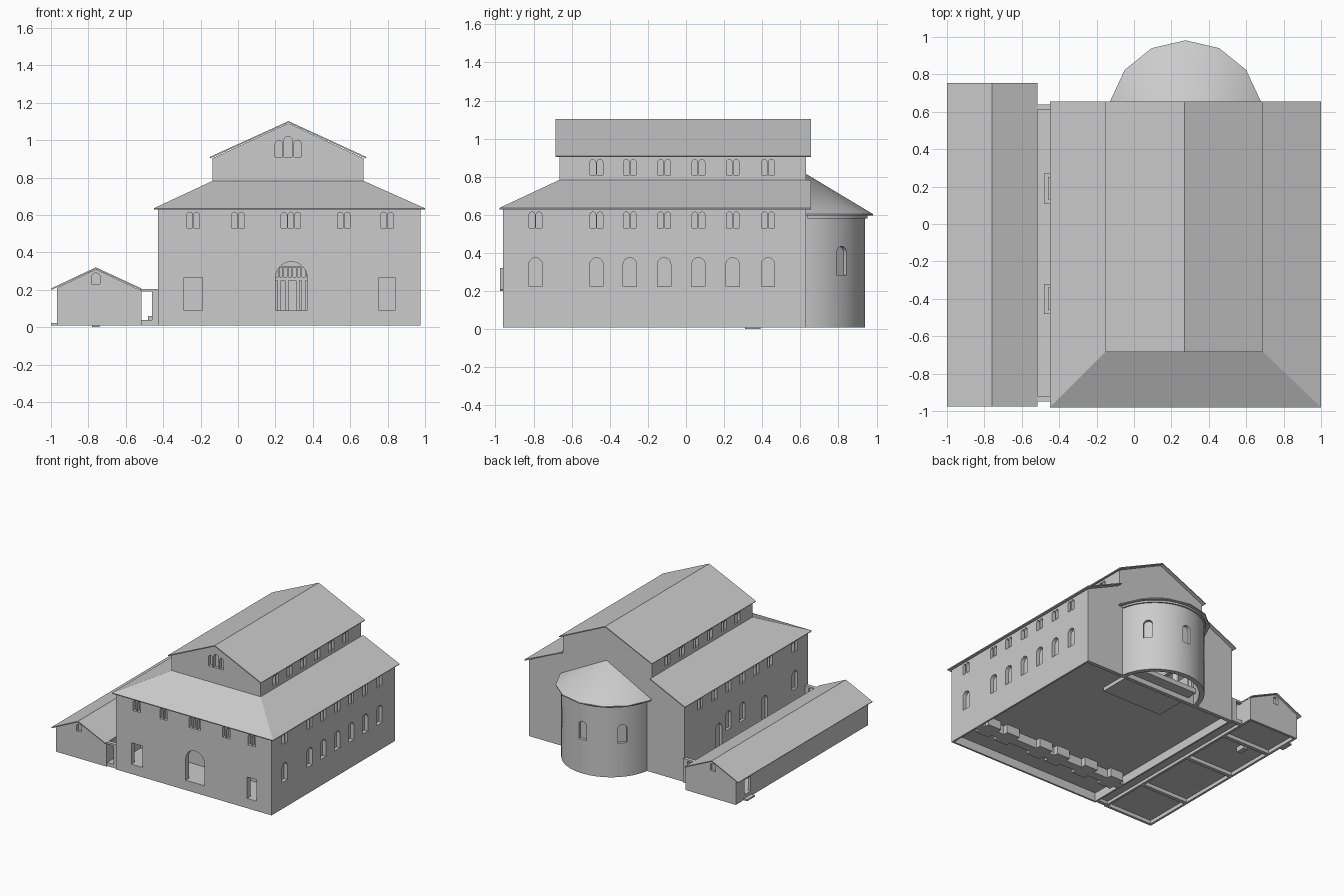
import bpy, bmesh, math

if "Cube" in bpy.data.objects:
    bpy.data.objects.remove(bpy.data.objects["Cube"])

stone = bpy.data.materials.new("pale_grey_stone")
stone.use_nodes = True
stone.diffuse_color = (0.6, 0.6, 0.6, 1)
stone.node_tree.nodes["Principled BSDF"].inputs["Base Color"].default_value = (0.6, 0.6, 0.6, 1)


def finish(name, bm):
    mesh = bpy.data.meshes.new(name)
    bm.to_mesh(mesh)
    bm.free()
    mesh.materials.append(stone)
    ob = bpy.data.objects.new(name, mesh)
    bpy.context.scene.collection.objects.link(ob)
    return ob


def prisms(name, parts):
    """One object from (outline, axis, start, end) extrusions."""
    place = {"x": lambda p, t: (t, p[0], p[1]),
             "y": lambda p, t: (p[0], t, p[1]),
             "z": lambda p, t: (p[0], p[1], t)}
    bm = bmesh.new()
    for outline, axis, a, b in parts:
        lo = [bm.verts.new(place[axis](p, a)) for p in outline]
        hi = [bm.verts.new(place[axis](p, b)) for p in outline]
        bm.faces.new(lo)
        bm.faces.new(hi[::-1])
        for i in range(len(lo)):
            j = (i + 1) % len(lo)
            bm.faces.new((lo[i], hi[i], hi[j], lo[j]))
    bmesh.ops.recalc_face_normals(bm, faces=bm.faces)
    return finish(name, bm)


def sheet(name, quads, thick=0.008):
    """Thin roof made from quads wound upwards."""
    bm = bmesh.new()
    for quad in quads:
        bm.faces.new([bm.verts.new(p) for p in quad])
    bmesh.ops.remove_doubles(bm, verts=bm.verts, dist=0.001)
    ob = finish(name, bm)
    mod = ob.modifiers.new("thickness", "SOLIDIFY")
    mod.thickness, mod.offset = thick, -1


def boolean(ob, tool, operation="DIFFERENCE"):
    mod = ob.modifiers.new("bool", "BOOLEAN")
    mod.object, mod.operation, mod.solver = tool, operation, "EXACT"
    bpy.context.view_layer.objects.active = ob
    bpy.ops.object.modifier_apply(modifier=mod.name)
    bpy.data.objects.remove(tool)


def rect(a, b, z0, z1):
    return [(a, z0), (b, z0), (b, z1), (a, z1)]


def arch(c, w, z0, z1, n=10):
    r = w / 2
    top = [(c + r * math.cos(math.pi * i / n), z1 - r + r * math.sin(math.pi * i / n)) for i in range(n + 1)]
    return [(c - r, z0), (c + r, z0)] + top


def arches(centre, count, z0, z1, w=0.03, step=0.037):
    return [arch(centre + (i - (count - 1) / 2) * step, w, z0, z1) for i in range(count)]


def arc(cx, cy, r, a0, a1, n):
    angles = [math.radians(a0 + (a1 - a0) * i / n) for i in range(n + 1)]
    return [(cx + r * math.cos(a), cy + r * math.sin(a)) for a in angles]


# Main walls: basilica section joined to a lower porch block, then hollowed
section = [(-.428, .01), (.975, .01), (.975, .63), (.67, .77), (.67, .904),
           (.27, 1.091), (-.135, .904), (-.135, .77), (-.428, .63)]
hollow = [(-.395, .09), (.935, .09), (.935, .6), (.635, .735), (.635, .875),
          (.27, 1.05), (-.1, .875), (-.1, .735), (-.395, .6)]
walls = prisms("main_walls", [(section, "y", -.665, .63)])
boolean(walls, prisms("porch", [(rect(-.428, .975, .01, .63), "y", -.96, -.6)]), "UNION")
boolean(walls, prisms("rooms", [(hollow, "y", -.63, .595),
                                (rect(-.395, .935, .09, .6), "y", -.92, -.69)]))

# Closed window niches in the main walls
bays = [-.47, -.295, -.115, .065, .245, .43]
cuts = []
right, left = (-.5, -.405), (.945, 1.0)
for y in [-.79] + bays:
    cuts += [(p, "x", *wall) for p in arches(y, 2, .53, .615) for wall in (right, left)]
    cuts.append((arch(y, .07, .225, .375), "x", *left))
for y in (-.79, -.115, .065):
    cuts.append((arch(y, .07, .225, .375), "x", *right))
for y in (-.4, .19):
    cuts.append((arch(y, .08, .09, .32), "x", *right))
for y in bays:
    cuts += [(p, "x", a, b) for p in arches(y, 2, .81, .89) for a, b in ((-.2, -.11), (.645, .72))]
for x, n in ((-.24, 2), (0, 2), (.283, 3), (.565, 2), (.797, 2)):
    cuts += [(p, "y", -1, -.93) for p in arches(x, n, .53, .615)]
gable = [arch(.218, .038, .91, 1.0), arch(.268, .044, .91, 1.02), arch(.318, .038, .91, 1.0)]
cuts += [(p, "y", -.72, -.64) for p in gable]

# Open front doorways, inner doorway and chancel arch
doors = [rect(-.29, -.19, .09, .265), rect(.755, .84, .09, .265), arch(.285, .17, .09, .35, 14)]
cuts += [(p, "y", -1, -.9) for p in doors]
cuts.append((arch(.285, .2, .09, .4, 14), "y", -.72, -.6))
cuts.append((arch(.27, .6, .09, .56, 16), "y", .56, .7))
boolean(walls, prisms("openings", cuts))

# Hollow underside: the floors sit above the foot of the walls
boolean(walls, prisms("under_floor", [(rect(-.415, .96, 0, .08), "y", -.62, .6),
                                      (rect(-.415, .96, 0, .08), "y", -.945, -.69)]))
prisms("wall_footings", [(rect(x - .06, x + .06, .01, .085), "y", a, b)
                         for x in (-.32, -.07, .2, .37, .69, .87) for a, b in ((-.63, -.58), (-.73, -.68))])

# Nave arcades and gallery rail
for side, x in (("right", -.118), ("left", .652)):
    prisms(side + "_arcade_wall", [(rect(x - .016, x + .016, .46, .76), "y", -.64, .6)])
    prisms(side + "_columns", [(arc(x, y, .024, 0, 330, 11), "z", .085, .47)
                               for y in (-.55, -.38, -.205, -.025, .155, .34, .52)])
prisms("gallery", [(rect(.18, .39, .25, .268), "y", -.6, -.58),
                   (rect(.18, .39, .32, .328), "y", -.6, -.58)] +
       [(rect(x, x + .008, .26, .325), "y", -.595, -.585) for x in [.19 + .024 * i for i in range(9)]] +
       [(rect(x, x + .02, .085, .26), "y", -.6, -.58) for x in (.21, .25, .31, .34)])

# Chancel floor reaching into the apse
prisms("chancel_floor", [(rect(.0, .55, .05, .09), "y", .3, .72)])

# Aisle roof hipped over the porch, and the nave gable roof
E = [(-.45, -.98, .636), (1, -.98, .636), (1, .655, .636), (-.45, .655, .636)]
I = [(-.135, -.665, .783), (.67, -.665, .783), (.67, .655, .783), (-.135, .655, .783)]
sheet("aisle_roof", [(E[0], I[0], I[3], E[3]), (E[0], E[1], I[1], I[0]), (E[1], E[2], I[2], I[1])])


def gable_roof(name, x0, xr, x1, ze, zr, y0, y1):
    sheet(name, [((x0, y0, ze), (xr, y0, zr), (xr, y1, zr), (x0, y1, ze)),
                 ((xr, y0, zr), (x1, y0, ze), (x1, y1, ze), (xr, y1, zr))])


gable_roof("nave_roof", -.152, .27, .687, .91, 1.102, -.685, .655)
gable_roof("annex_roof", -1, -.76, -.515, .207, .32, -.975, .755)

# Apse: round wall open underneath, with three arched niches
cx, cy = .275, .57
apse = prisms("apse_wall", [(arc(cx, cy, .37, 8, 172, 36), "z", .01, .6)])
boolean(apse, prisms("apse_room", [(arc(cx, cy - .005, .335, 2, 178, 36), "z", -.1, .57)]))
for angle in (42, 90, 138):
    hole = prisms("apse_opening", [(arch(0, .07, .285, .435), "y", .345, .45)])
    hole.location = (cx, cy, 0)
    hole.rotation_euler.z = math.radians(angle - 90)
    bpy.context.view_layer.update()
    boolean(apse, hole)
cornice = prisms("apse_cornice", [(arc(cx, cy, .382, 10, 170, 36), "z", .582, .6)])

# Faceted half-cone over the apse, carried back to the wall
bm = bmesh.new()
rim = [(cx + .405, .628)] + arc(cx, cy, .412, 12, 168, 6) + [(cx - .405, .628)]
top = [bm.verts.new((x, y, .604)) for x, y in rim]
low = [bm.verts.new((x, y, .596)) for x, y in rim]
apex = bm.verts.new((cx, .63, .815))
for i in range(len(rim) - 1):
    bm.faces.new((top[i], top[i + 1], apex))
    bm.faces.new((low[i], low[i + 1], top[i + 1], top[i]))
bm.faces.new(low)
bm.faces.new((low[0], top[0], apex, top[-1], low[-1]))
bmesh.ops.recalc_face_normals(bm, faces=bm.faces)
cone = finish("apse_roof", bm)

for ob in (apse, cornice, cone):
    bpy.ops.object.select_all(action="DESELECT")
    ob.select_set(True)
    bpy.context.view_layer.objects.active = ob
    bpy.ops.object.shade_smooth_by_angle(angle=math.radians(32))

# Long side annex with gable niches and a back door
annex = prisms("annex_walls", [([(-.968, .01), (-.515, .01), (-.515, .195), (-.76, .31), (-.968, .21)],
                                "y", -.96, .74)])
boolean(annex, prisms("annex_room", [([(-.945, .05), (-.545, .05), (-.545, .17), (-.76, .275), (-.945, .18)],
                                      "y", -.93, .71)]))
boolean(annex, prisms("annex_openings", [
    (arch(-.76, .045, .23, .29), "y", -1, -.94), (arch(-.76, .045, .23, .29), "y", .72, .8),
    (rect(.55, .63, .05, .17), "x", -1, -.93)]))
boolean(annex, prisms("annex_under_floor", [(rect(-.95, -.535, 0, .04), "y", a, b) for a, b in
                                            ((-.94, -.55), (-.52, -.03), (0, .4), (.43, .72))]))
prisms("annex_step", [(rect(-1, -.96, .01, .022), "y", .54, .64)])
prisms("annex_footing", [(rect(-.78, -.74, 0, .045), "y", .31, .39)])

# Narrow court between the buildings: floor, gateways and steps
prisms("court_floor", [(rect(-.52, -.425, .034, .04), "y", -.94, .63)])
for name, y in (("front_gateway", -.95), ("back_gateway", .61)):
    prisms(name, [(rect(a, b, c, d), "y", y, y + .03) for a, b, c, d in
                  ((-.52, -.42, .19, .205), (-.46, -.42, .04, .19), (-.52, -.42, .01, .04))])
for name, y in (("front_steps", -.4), ("back_steps", .19)):
    prisms(name, [(rect(-.48, -.42, .035, .06), "y", y - .08, y + .08),
                  (rect(-.46, -.42, .06, .085), "y", y - .06, y + .06)])
